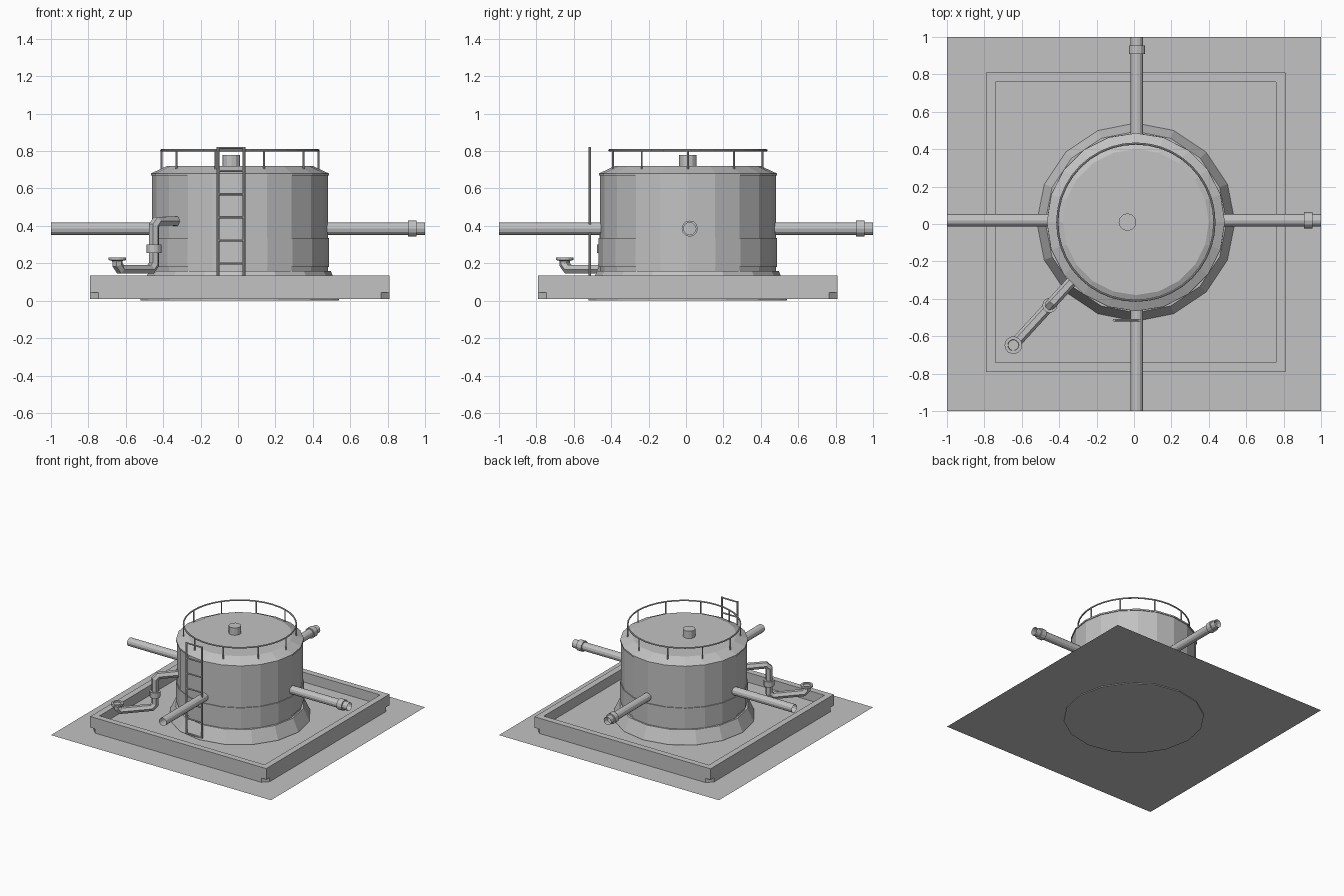
import bpy, bmesh
from math import sin, cos, pi, radians, sqrt
from mathutils import Vector, Matrix

if "Cube" in bpy.data.objects:
    bpy.data.objects.remove(bpy.data.objects["Cube"], do_unlink=True)

GREY = (0.54, 0.54, 0.54, 1)
grey = bpy.data.materials.new("plain_grey")
grey.use_nodes = True
grey.diffuse_color = GREY
grey.node_tree.nodes["Principled BSDF"].inputs["Base Color"].default_value = GREY

C = 0.01  # offset of the tank axis from the origin


def finish(name, bm):
    """Turn a bmesh into a flat-shaded grey object."""
    bmesh.ops.remove_doubles(bm, verts=bm.verts, dist=0.0001)
    bmesh.ops.recalc_face_normals(bm, faces=bm.faces)
    mesh = bpy.data.meshes.new(name)
    bm.to_mesh(mesh)
    bm.free()
    mesh.materials.append(grey)
    obj = bpy.data.objects.new(name, mesh)
    bpy.context.collection.objects.link(obj)
    return obj


def lathe(name, profile, sides, matrix=Matrix(), turn=0.0):
    """Revolve (radius, height) points around z; ends stay open unless radius is 0."""
    bm = bmesh.new()
    rings = []
    for r, z in profile:
        angles = [turn + 2 * pi * i / sides for i in range(sides)]
        rings.append([bm.verts.new(matrix @ Vector((r * cos(a), r * sin(a), z))) for a in angles])
    for low, high in zip(rings, rings[1:]):
        for i in range(sides):
            j = (i + 1) % sides
            bm.faces.new((low[i], low[j], high[j], high[i]))
    return finish(name, bm)


def add_rod(bm, a, b, radius):
    a, b = Vector(a), Vector(b)
    turn = (b - a).to_track_quat('Z', 'Y').to_matrix().to_4x4()
    bmesh.ops.create_cone(bm, cap_ends=True, segments=8, radius1=radius, radius2=radius,
                          depth=(b - a).length, matrix=Matrix.Translation((a + b) / 2) @ turn)


def at(x, y, z=0):
    return Matrix.Translation((x, y, z))


axis = at(C, C)

# Ground sheet
bm = bmesh.new()
bmesh.ops.create_grid(bm, x_segments=1, y_segments=1, size=1, matrix=at(0, 0, 0.006))
finish("ground_sheet", bm)

# Containment basin: raised rim and floor, on a plinth with cut corners
rim = [(0.7, 0.045), (0.8, 0.045), (0.8, 0.135), (0.75, 0.135), (0.75, 0.055), (0, 0.055)]
lathe("basin_wall", [(r * sqrt(2), z) for r, z in rim], 4, axis, pi / 4)

bm = bmesh.new()
bmesh.ops.create_cube(bm, size=1, matrix=at(C, C, 0.0275) @ Matrix.Diagonal((1.6, 1.6, 0.035, 1)))
corners = [e for e in bm.edges if abs(e.verts[0].co.z - e.verts[1].co.z) > 0.01]
bmesh.ops.bevel(bm, geom=corners, offset=0.045, segments=1, affect='EDGES')
finish("basin_plinth", bm)

# Tank
lathe("tank_footing", [(0, 0), (0.53, 0), (0.53, 0.06), (0.485, 0.16), (0.4, 0.16)], 16, axis)
lathe("tank_body", [(0.47, 0.1), (0.47, 0.668), (0.476, 0.668), (0.476, 0.68),
                    (0.39, 0.72), (0, 0.72)], 20, axis)
lathe("tank_band", [(0.47, 0.18), (0.477, 0.18), (0.477, 0.335), (0.47, 0.335)], 20, axis)
lathe("roof_vent", [(0.047, 0.715), (0.047, 0.78), (0, 0.78)], 12, at(-0.035, C))

# Guard rail
bm = bmesh.new()
ring = [(C + 0.42 * cos(2 * pi * i / 40), C + 0.42 * sin(2 * pi * i / 40), 0.804) for i in range(40)]
for i, p in enumerate(ring):
    add_rod(bm, p, ring[(i + 1) % 40], 0.006)
    if i % 4 == 0:
        add_rod(bm, (p[0], p[1], 0.695), p, 0.005)
finish("guard_rail", bm)

# Ladder
bm = bmesh.new()
left, right, front, low, high = 0.032, -0.107, -0.514, 0.07, 0.817
for x in (left, right):
    add_rod(bm, (x, front, low), (x, front, high + 0.006), 0.007)
for i in range(7):
    z = low + 0.005 + (high - low - 0.005) * i / 6
    add_rod(bm, (left, front, z), (right, front, z), 0.006)
finish("ladder", bm)

# Four open feed pipes; the left and back ones carry a coupling
plain = [(0.033, 0.42), (0.033, 1)]
coupled = [(0.033, 0.42), (0.033, 0.91), (0.043, 0.91), (0.043, 0.955), (0.033, 0.955), (0.033, 1)]
for name, angle, profile in (("left", 0, coupled), ("back", 90, coupled),
                             ("right", 180, plain), ("front", 270, plain)):
    along_x = angle % 180 == 0
    place = at(0 if along_x else 0.015, 0.02 if along_x else 0, 0.385)
    spin = Matrix.Rotation(radians(angle), 4, 'Z') @ Matrix.Rotation(pi / 2, 4, 'Y')
    lathe(name + "_pipe", profile, 12, place @ spin)

# Drain pipe with chamfered elbows
stops = [Vector(p) for p in ((-0.28, -0.25, 0.425), (-0.45, -0.435, 0.425),
                             (-0.45, -0.435, 0.168), (-0.645, -0.648, 0.168),
                             (-0.645, -0.648, 0.215))]
path = [stops[0]]
for before, here, after in zip(stops, stops[1:], stops[2:]):
    path += [here + (before - here).normalized() * 0.025, here + (after - here).normalized() * 0.025]
path.append(stops[-1])
curve = bpy.data.curves.new("drain_pipe", 'CURVE')
curve.dimensions = '3D'
curve.bevel_depth = 0.029
curve.bevel_resolution = 1
curve.use_fill_caps = True
spline = curve.splines.new('POLY')
spline.points.add(len(path) - 1)
for point, co in zip(spline.points, path):
    point.co = (*co, 1)
spline.use_smooth = False
curve.materials.append(grey)
bpy.context.collection.objects.link(bpy.data.objects.new("drain_pipe", curve))

lathe("drain_coupling", [(0.02, 0.255), (0.04, 0.255), (0.04, 0.3), (0.02, 0.3)], 12,
      at(-0.45, -0.435))
lathe("drain_valve", [(0.025, 0.2), (0.028, 0.213), (0.047, 0.217), (0.047, 0.232),
                      (0.03, 0.232), (0.028, 0.224), (0, 0.224)], 14, at(-0.645, -0.648))
